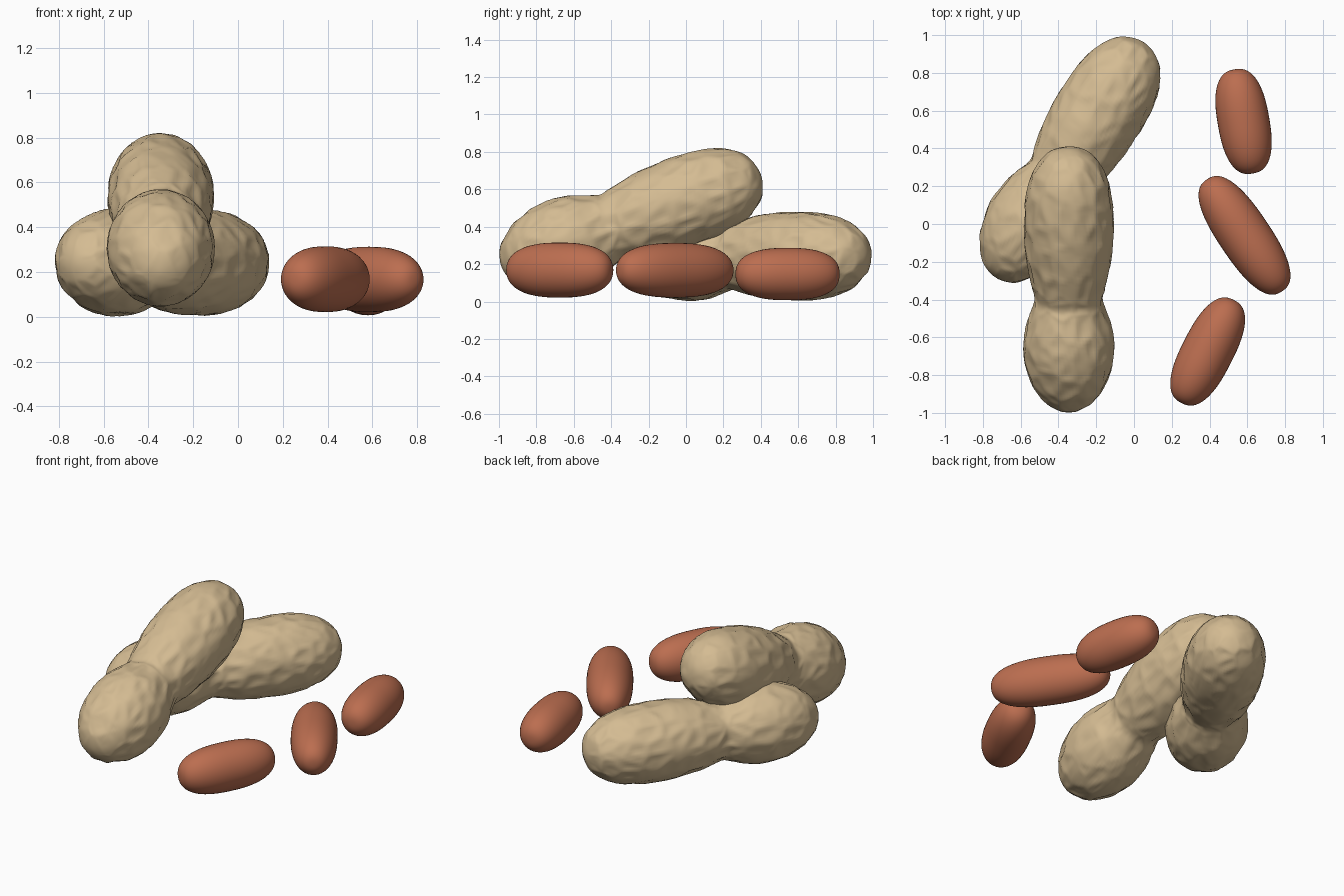
import bpy, bmesh
from math import sin, cos, pi, radians
from mathutils import Vector, noise

if "Cube" in bpy.data.objects:
    bpy.data.objects.remove(bpy.data.objects["Cube"])


def material(name, rgb):
    m = bpy.data.materials.new(name)
    m.diffuse_color = (*rgb, 1)
    m.use_nodes = True
    m.node_tree.nodes["Principled BSDF"].inputs["Base Color"].default_value = m.diffuse_color
    return m


SHELL = material("tan shell", (0.66, 0.50, 0.29))
SKIN = material("red brown skin", (0.50, 0.155, 0.08))

# Pod silhouette: (distance along the pod, radius)
POD = [(0, 0), (.02, .078), (.07, .138), (.15, .192), (.25, .226), (.35, .237),
       (.46, .226), (.56, .195), (.62, .177), (.68, .187), (.78, .211), (.92, .229),
       (1.05, .234), (1.18, .227), (1.30, .200), (1.39, .153), (1.445, .095), (1.472, 0)]


def smooth_profile(points, steps):
    """Catmull-Rom curve through the profile, mirrored past both poles."""
    p = [Vector(q) for q in points]
    p = [Vector((p[1].x, -p[1].y))] + p + [Vector((p[-2].x, -p[-2].y))]
    out = []
    for i in range(1, len(p) - 2):
        a, b, c, d = p[i - 1:i + 3]
        for k in range(steps):
            t = k / steps
            out.append(0.5 * (2 * b + (c - a) * t + (2 * a - 5 * b + 4 * c - d) * t * t
                              + (3 * b - a - 3 * c + d) * t ** 3))
    return out + [p[-2]]


def lathe_y(name, profile, segs, mat, height=1.0, dent=0.0, seed=0.0):
    """Revolve (y, radius) points about the y axis, optionally denting the surface."""
    bm = bmesh.new()

    def dented(co, normal):
        if dent:
            q = Vector((co.x * 11, co.y * 7, co.z * 11)) + Vector((seed, seed, seed))
            d, _ = noise.voronoi(q)
            co = co + normal * dent * (min((d[1] - d[0]) * 1.6, 1) * -1 + 0.45)
        return bm.verts.new(co)

    first = bm.verts.new((0, profile[0][0], 0))
    last = bm.verts.new((0, profile[-1][0], 0))
    rings = []
    for y, r in profile[1:-1]:
        ring = []
        for k in range(segs):
            a = 2 * pi * k / segs
            n = Vector((cos(a), 0, sin(a)))
            fade = min(1, r / 0.1)
            ring.append(dented(Vector((r * n.x, y, r * n.z * height)), n * fade))
        rings.append(ring)
    for k in range(segs):
        j = (k + 1) % segs
        bm.faces.new((first, rings[0][k], rings[0][j]))
        bm.faces.new((last, rings[-1][j], rings[-1][k]))
        for a, b in zip(rings, rings[1:]):
            bm.faces.new((a[k], b[k], b[j], a[j]))
    bmesh.ops.recalc_face_normals(bm, faces=bm.faces)
    for f in bm.faces:
        f.smooth = True
    me = bpy.data.meshes.new(name)
    bm.to_mesh(me)
    bm.free()
    me.materials.append(mat)
    ob = bpy.data.objects.new(name, me)
    bpy.context.collection.objects.link(ob)
    return ob


# Two whole pods: one flat on the ground, one leaning across it
pod = smooth_profile(POD, 7)
lower = lathe_y("lower_pod", pod, 84, SHELL, dent=0.012, seed=3.7)
lower.location = (-0.73, -0.285, 0.243)
lower.rotation_euler = (0, 0, radians(-32))

upper = lathe_y("upper_pod", pod, 84, SHELL, height=1.03, dent=0.012, seed=11.2)
upper.location = (-0.345, -0.988, 0.19)
upper.rotation_euler = (radians(19.4), 0, 0)


# Loose kernels: blunt superellipsoids
def kernel(name, loc, half_len, half_wid, half_hgt, lean):
    pts = []
    for i in range(41):
        t = pi * i / 40
        c, s = cos(t), max(sin(t), 0)
        y = -half_len * abs(c) ** 0.8 * (1 if c > 0 else -1)
        pts.append((y, half_wid * s ** 0.8))
    ob = lathe_y(name, pts, 40, SKIN, height=half_hgt / half_wid)
    ob.location = loc
    ob.rotation_euler = (0, 0, radians(-lean))


kernel("back_kernel", (0.58, 0.543, 0.147), 0.28, 0.137, 0.140, -10)
kernel("middle_kernel", (0.585, -0.06, 0.167), 0.357, 0.137, 0.146, -34)
kernel("front_kernel", (0.39, -0.675, 0.168), 0.306, 0.137, 0.147, 27)
